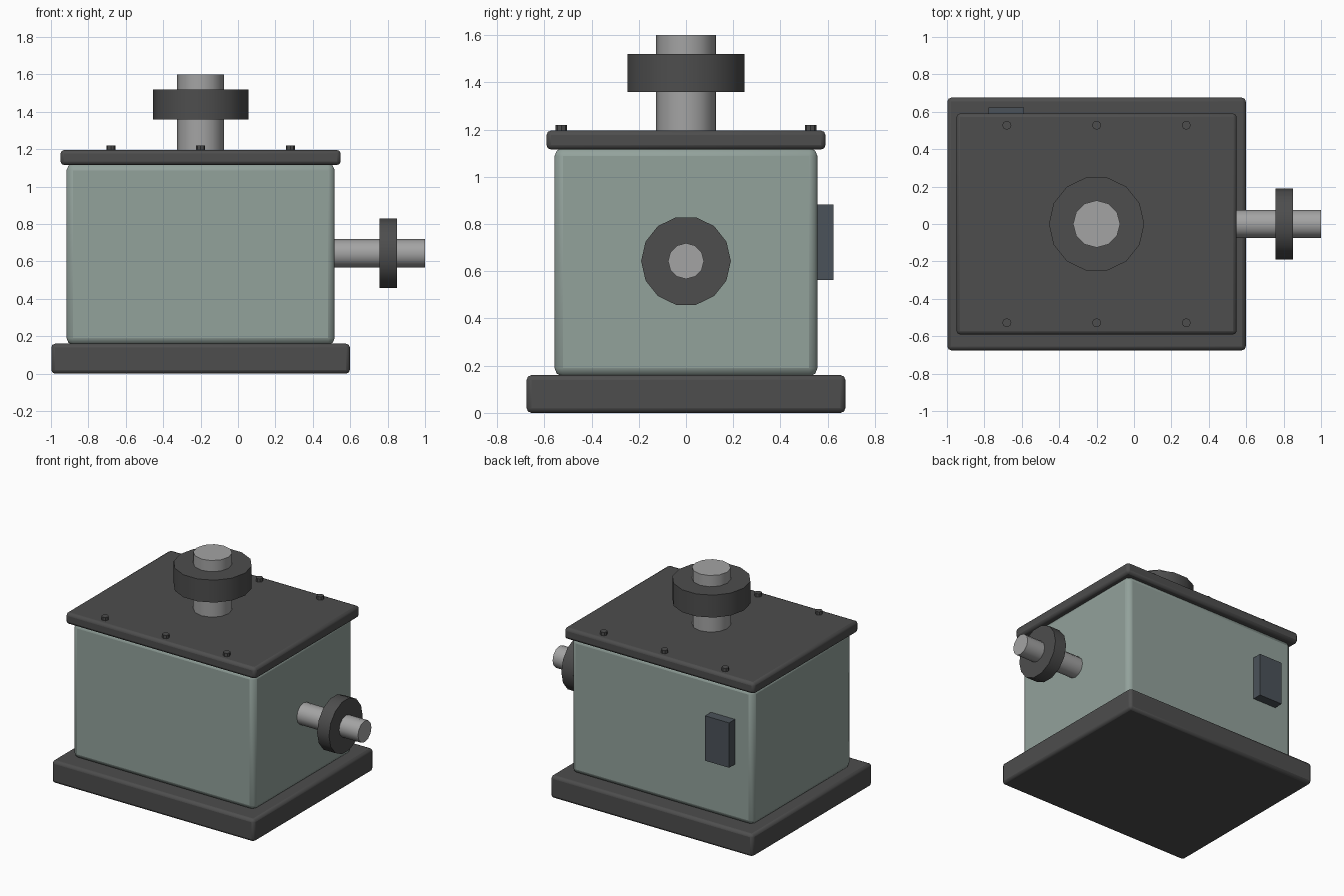
import bpy
from math import radians

if "Cube" in bpy.data.objects:
    bpy.data.objects.remove(bpy.data.objects["Cube"])

CX = -0.2   # shared centre of housing in x
AZ = 0.643  # height of the side shaft


def material(name, rgb):
    m = bpy.data.materials.new(name)
    m.diffuse_color = (*rgb, 1)
    m.use_nodes = True
    m.node_tree.nodes["Principled BSDF"].inputs["Base Color"].default_value = m.diffuse_color
    return m


DARK = material("dark_metal", (0.075, 0.075, 0.075))
STEEL = material("steel", (0.37, 0.37, 0.37))
GREEN = material("green_paint", (0.29, 0.36, 0.33))
SLATE = material("slate", (0.07, 0.085, 0.1))


def finish(name, mat):
    o = bpy.context.object
    o.name = name
    o.data.materials.append(mat)
    return o


def box(name, lo, hi, mat, bevel=0, segments=2):
    mid = [(a + b) / 2 for a, b in zip(lo, hi)]
    bpy.ops.mesh.primitive_cube_add(size=1, location=mid)
    o = finish(name, mat)
    o.scale = [b - a for a, b in zip(lo, hi)]
    bpy.ops.object.transform_apply(location=False, rotation=False, scale=True)
    if bevel:
        bpy.ops.object.shade_smooth_by_angle(angle=radians(35))
        b = o.modifiers.new("bevel", 'BEVEL')
        b.width, b.segments = bevel, segments
    return o


def cyl(name, r, a, b, sides, mat, centre, along_x=False):
    """Cylinder from a to b along z (or along x)."""
    m = (a + b) / 2
    loc = (m, *centre) if along_x else (*centre, m)
    rot = (0, radians(90), 0) if along_x else (0, 0, radians(90))
    bpy.ops.mesh.primitive_cylinder_add(vertices=sides, radius=r, depth=b - a,
                                        location=loc, rotation=rot)
    finish(name, mat)
    bpy.ops.object.shade_smooth_by_angle(angle=radians(35))


# Housing: base plate, painted body, lid
def slab(name, hx, hy, z0, z1, mat, bevel, segments):
    box(name, (CX - hx, -hy, z0), (CX + hx, hy, z1), mat, bevel, segments)


slab("base_plate", 0.798, 0.675, 0, 0.16, DARK, 0.02, 2)
slab("gearbox_body", 0.717, 0.557, 0.155, 1.122, GREEN, 0.035, 2)
slab("lid", 0.749, 0.591, 1.115, 1.196, DARK, 0.02, 2)

# Lid bolts
for i, dx in enumerate((-0.48, 0, 0.48)):
    for side, y in (("front", -0.528), ("back", 0.528)):
        cyl(f"lid_bolt_{side}_{i + 1}", 0.024, 1.18, 1.22, 8, DARK, (CX + dx, y))

# Vertical shaft with collar
cyl("top_shaft", 0.126, 1.15, 1.6, 12, STEEL, (CX, 0))
cyl("top_collar", 0.255, 1.36, 1.52, 14, DARK, (CX, 0))

# Horizontal shaft with collar
cyl("side_shaft", 0.076, 0.48, 1.0, 12, STEEL, (0, AZ), True)
cyl("side_collar", 0.19, 0.757, 0.851, 14, DARK, (0, AZ), True)

# Plate on the back
box("back_plate", (-0.777, 0.54, 0.563), (-0.587, 0.624, 0.883), SLATE)
